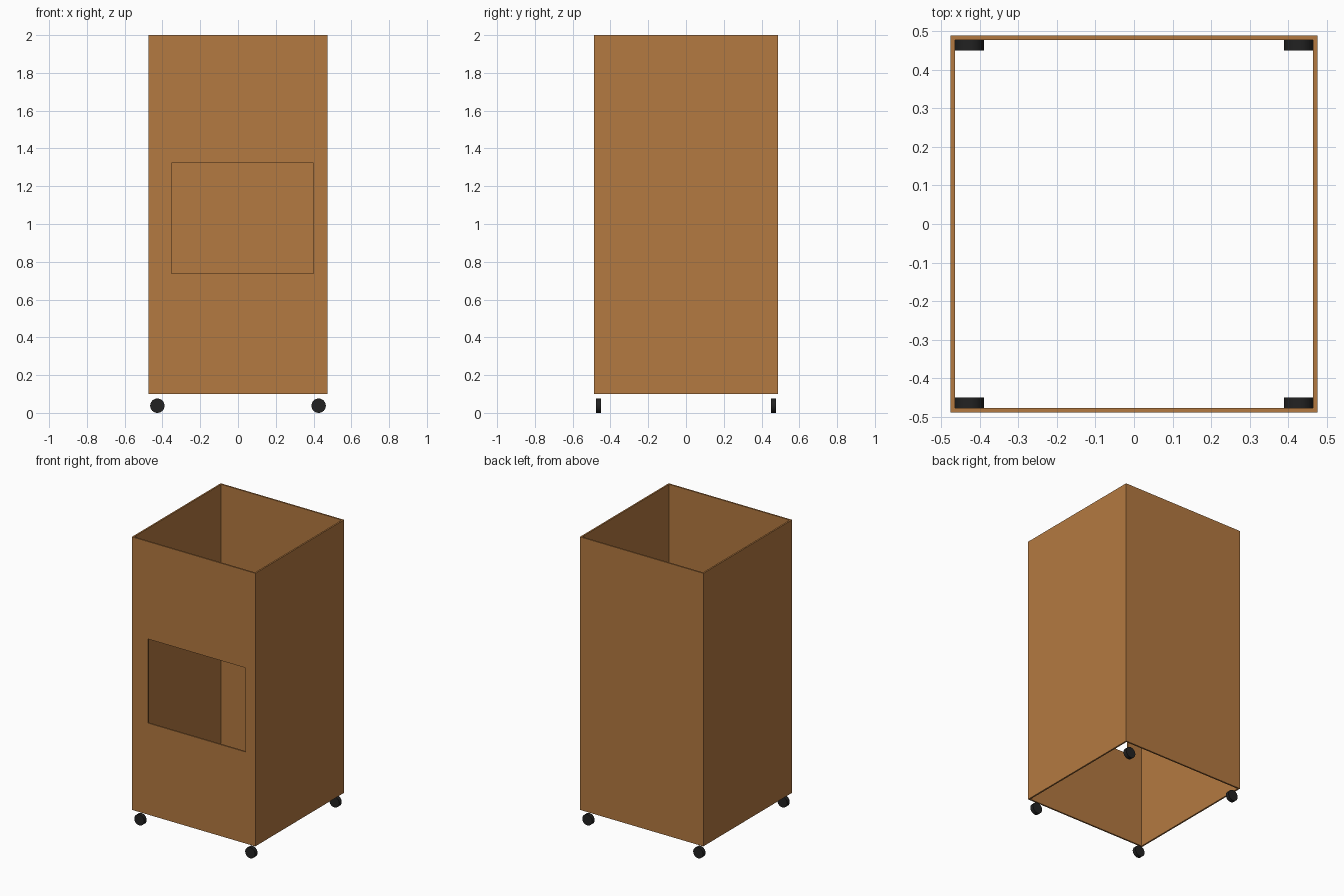
import bpy
import math

cube = bpy.data.objects.get("Cube")
if cube:
    bpy.data.objects.remove(cube, do_unlink=True)


def make_material(name, color):
    mat = bpy.data.materials.new(name)
    mat.use_nodes = True
    mat.diffuse_color = color
    bsdf = mat.node_tree.nodes["Principled BSDF"]
    bsdf.inputs["Base Color"].default_value = color
    bsdf.inputs["Roughness"].default_value = 0.7
    return mat


wood = make_material("brown_wood", (0.455, 0.192, 0.052, 1))
rubber = make_material("black_rubber", (0.016, 0.016, 0.016, 1))


def box(name, low, high, mat=None):
    center = [(a + b) / 2 for a, b in zip(low, high)]
    bpy.ops.mesh.primitive_cube_add(size=1, location=center)
    obj = bpy.context.object
    obj.name = name
    obj.scale = [b - a for a, b in zip(low, high)]
    bpy.ops.object.transform_apply(location=False, rotation=False, scale=True)
    if mat:
        obj.data.materials.append(mat)
    return obj


def cut(target, cutter):
    mod = target.modifiers.new("Opening", "BOOLEAN")
    mod.operation = "DIFFERENCE"
    mod.solver = "EXACT"
    mod.object = cutter
    cutter.hide_render = True
    cutter.hide_set(True)


# Tall cabinet, a hollow sleeve open at the top and bottom
X, Y, BOTTOM, TOP, WALL = 0.475, 0.488, 0.10, 2.0, 0.011
cabinet = box("cabinet_walls", (-X, -Y, BOTTOM), (X, Y, TOP), wood)
cavity = box("cavity_cutter", (WALL - X, WALL - Y, BOTTOM - 0.1),
             (X - WALL, Y - WALL, TOP + 0.1))
cut(cabinet, cavity)

# Rectangular opening in the front wall
window = box("window_cutter", (-0.351, -Y - 0.1, 0.737), (0.4, 0.1 - Y, 1.322))
cut(cabinet, window)

# Four wheels just below the corners
RADIUS, WIDTH = 0.038, 0.027
for side, sx in (("right", -1), ("left", 1)):
    for end, sy in (("front", -1), ("back", 1)):
        bpy.ops.mesh.primitive_cylinder_add(
            vertices=32, radius=RADIUS, depth=WIDTH,
            location=(sx * 0.427, sy * 0.463, RADIUS),
            rotation=(math.pi / 2, 0, 0))
        wheel = bpy.context.object
        wheel.name = f"{end}_{side}_wheel"
        wheel.data.materials.append(rubber)
        bpy.ops.object.shade_smooth_by_angle(angle=math.radians(30))
